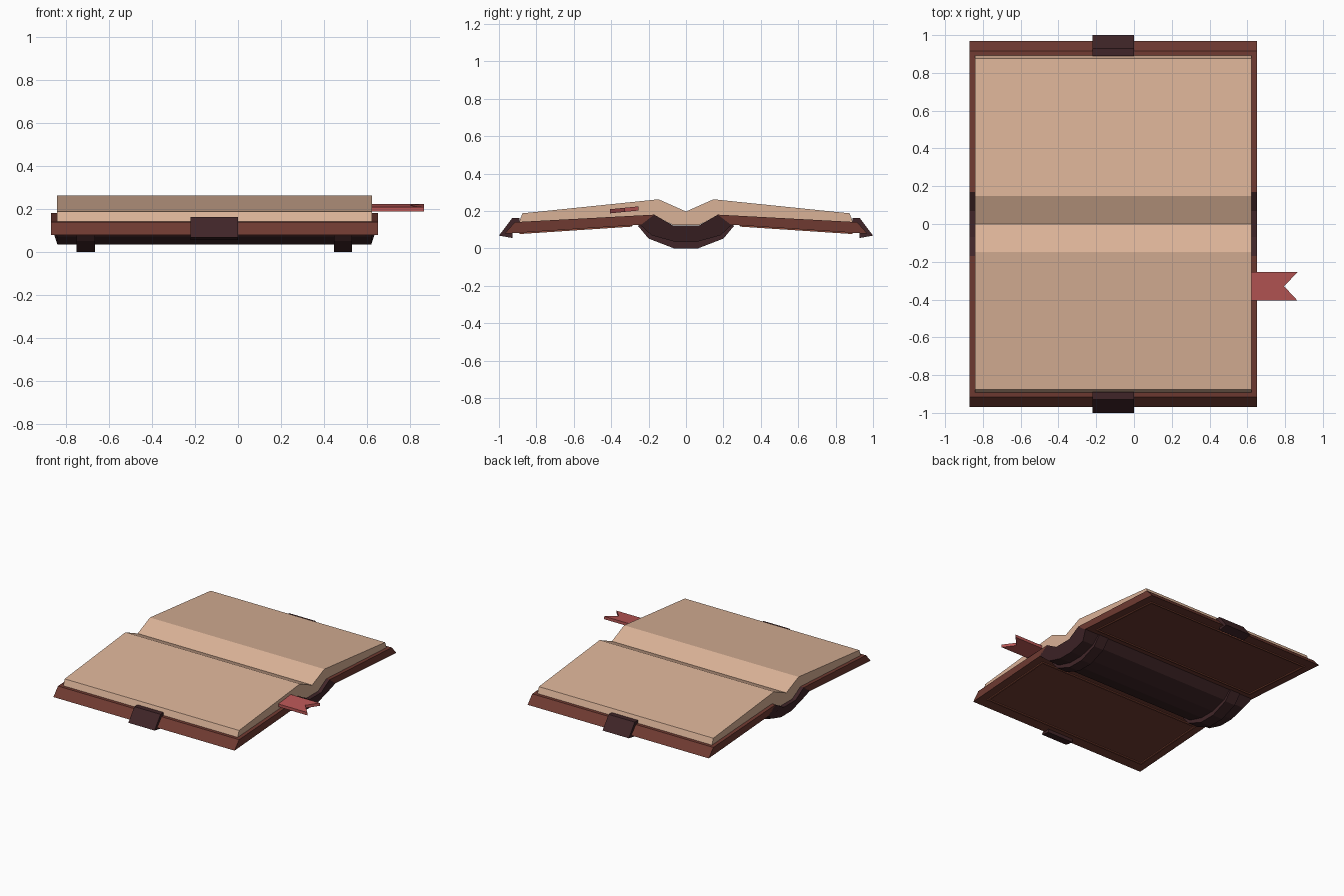
import bpy
import bmesh

cube = bpy.data.objects.get("Cube")
if cube:
    bpy.data.objects.remove(cube, do_unlink=True)


def material(name, hex_code):
    def linear(i):
        c = int(hex_code[i:i + 2], 16) / 255
        return c / 12.92 if c < 0.04 else ((c + 0.055) / 1.055) ** 2.4
    rgba = (linear(0), linear(2), linear(4), 1)
    mat = bpy.data.materials.new(name)
    mat.use_nodes = True
    mat.diffuse_color = rgba
    mat.node_tree.nodes["Principled BSDF"].inputs["Base Color"].default_value = rgba
    return mat


PAPER = material("paper", "dab297")
LEATHER = material("red brown leather", "6f3a31")
DARK = material("dark leather", "402528")
TRIM = material("light brown trim", "8e4c3b")
RIBBON = material("red ribbon", "b85655")


def build(name, mat, prisms):
    """Make one object from prisms, each given as two matching end rings."""
    bm = bmesh.new()
    for ring_a, ring_b in prisms:
        a = [bm.verts.new(p) for p in ring_a]
        b = [bm.verts.new(p) for p in ring_b]
        bm.faces.new(a)
        bm.faces.new(b[::-1])
        for i in range(len(a)):
            j = (i + 1) % len(a)
            bm.faces.new((a[j], a[i], b[i], b[j]))
    bmesh.ops.recalc_face_normals(bm, faces=bm.faces)
    mesh = bpy.data.meshes.new(name)
    bm.to_mesh(mesh)
    bm.free()
    mesh.materials.append(mat)
    obj = bpy.data.objects.new(name, mesh)
    bpy.context.collection.objects.link(obj)
    return obj


def along_x(x0, x1, profile, side=1):
    """Extrude a (y, z, optional end inset) profile along x."""
    pts = [(p[0] * side, p[1], p[2] if len(p) > 2 else 0) for p in profile]
    return ([(x0 + i, y, z) for y, z, i in pts],
            [(x1 - i, y, z) for y, z, i in pts])


def mirrored(half):
    """Complete a half profile across y = 0."""
    return half + [(-p[0], *p[1:]) for p in reversed(half)]


def under(y):
    """Height of the cover's underside."""
    return 0.142 - 0.066 * y


LEFT, RIGHT = -0.87, 0.65

for side, label in ((-1, "front"), (1, "back")):
    # Page block with sloping top and gutter
    pages = [(0, 0.197), (0.147, 0.262), (0.875, 0.187), (0.893, 0.138),
             (0.17, 0.178), (0.07, 0.124), (0, 0.124)]
    build(label + "_pages", PAPER, [along_x(-0.842, 0.622, pages, side)])

    # Cover board with bevelled outer edge
    board = [(0.17, 0.18), (0.915, 0.14), (0.97, under(0.97)), (0.24, under(0.24))]
    build(label + "_cover", LEATHER, [along_x(LEFT, RIGHT, board, side)])

    # Thin border on the outside of the cover
    def strip(y0, y1):
        return [(y0, under(y0)), (y1, under(y1)),
                (y1, under(y1) - 0.007), (y0, under(y0) - 0.007)]
    x0, x1, y0, y1, w = LEFT + 0.06, RIGHT - 0.06, 0.29, 0.89, 0.012
    build(label + "_cover_border", TRIM, [
        along_x(x0, x1, strip(y0, y0 + w), side),
        along_x(x0, x1, strip(y1 - w, y1), side),
        along_x(x0, x0 + w, strip(y0 + w, y1 - w), side),
        along_x(x1 - w, x1, strip(y0 + w, y1 - w), side)])

    # Clasp wrapped over the cover edge
    clasp = [(0.89, 0.163), (0.928, 0.163), (1.0, 0.068), (0.928, 0.055),
             (0.928, 0.09), (0.89, 0.12)]
    build(label + "_clasp", DARK, [along_x(-0.22, 0, clasp, side)])

# Curved spine with bevelled ends
spine = mirrored([(0.07, 0.122), (0.17, 0.18), (0.25, 0.13),
                  (0.185, 0.07, 0.03), (0.06, 0.035, 0.03)])
build("spine", DARK, [along_x(LEFT, RIGHT, spine)])

# Raised bands around the spine
band = mirrored([(0.07, 0.1), (0.2, 0.15), (0.257, 0.12), (0.2, 0.052), (0.065, 0)])
for label, x0, x1 in (("right", -0.75, -0.665), ("left", 0.447, 0.53)):
    build(label + "_spine_band", DARK, [along_x(x0, x1, band)])

# Bookmark ribbon with a notched end
outline = [(0.5, -0.405), (0.865, -0.405), (0.795, -0.33), (0.865, -0.255), (0.5, -0.255)]
build("bookmark", RIBBON, [tuple(
    [(x, y, 0.224 + 0.1 * (y + 0.255) - drop) for x, y in outline]
    for drop in (0, 0.022))])
